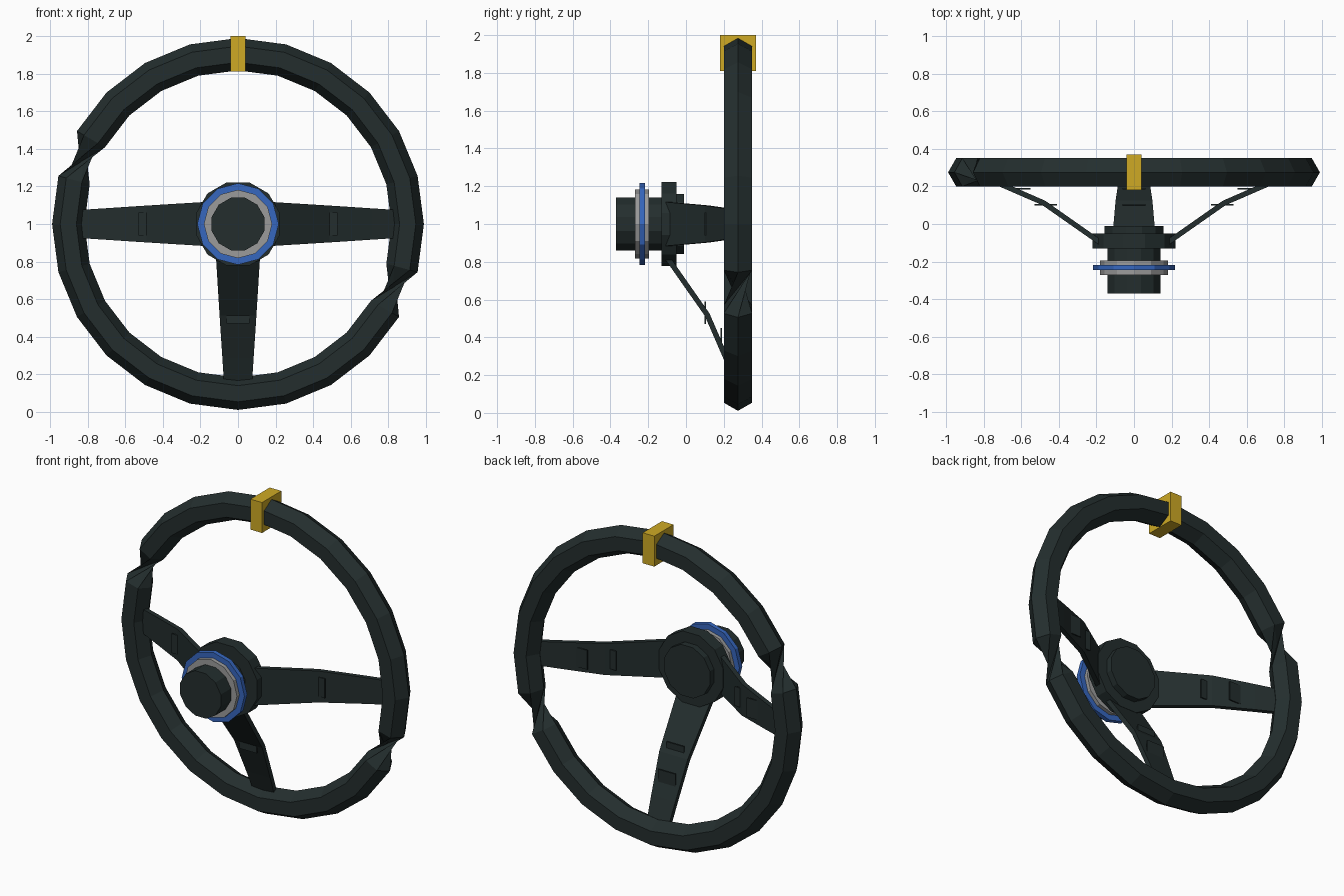
import bpy, bmesh, math
from mathutils import Matrix, Vector

if "Cube" in bpy.data.objects:
    bpy.data.objects.remove(bpy.data.objects["Cube"])


def material(name, rgb):
    m = bpy.data.materials.new(name)
    m.diffuse_color = (*rgb, 1)
    m.use_nodes = True
    m.node_tree.nodes["Principled BSDF"].inputs["Base Color"].default_value = m.diffuse_color
    return m


DARK = material("dark_leather", (0.017, 0.027, 0.027))
YELLOW = material("yellow", (0.62, 0.40, 0.018))
BLUE = material("blue", (0.037, 0.135, 0.52))
GREY = material("grey", (0.33, 0.33, 0.33))


def finish(name, bm, mat):
    bmesh.ops.recalc_face_normals(bm, faces=bm.faces)
    me = bpy.data.meshes.new(name)
    bm.to_mesh(me)
    bm.free()
    me.materials.append(mat)
    ob = bpy.data.objects.new(name, me)
    bpy.context.collection.objects.link(ob)
    return ob


def polar(r, w, y, a):
    """Point at radius r along angle a, sideways offset w, around the hub axis."""
    return Vector((r * math.cos(a) - w * math.sin(a), y,
                   1 + r * math.sin(a) + w * math.cos(a)))


def box(name, lo, hi, mat, place=None):
    """Box between corners; place maps (x, y, z) to the final position."""
    bm = bmesh.new()
    bmesh.ops.create_cube(bm, size=1)
    for v in bm.verts:
        p = [l + (h - l) * (c + 0.5) for l, h, c in zip(lo, hi, v.co)]
        v.co = place(*p) if place else p
    return finish(name, bm, mat)


def disc(name, r, y0, y1, mat, turn=0.0, n=12):
    """Prism around the hub axis."""
    bm = bmesh.new()
    rings = [[bm.verts.new(polar(r, 0, y, turn + math.tau * i / n)) for i in range(n)]
             for y in (y0, y1)]
    for ring in rings:
        bm.faces.new(ring)
    for i in range(n):
        j = (i + 1) % n
        bm.faces.new((rings[0][i], rings[0][j], rings[1][j], rings[1][i]))
    return finish(name, bm, mat)


# Rim: 24 hexagonal sections, with a twisted grip joint on two opposite segments
SEG, SIDES = 24, 6
bm = bmesh.new()
loops = []
for s in range(SEG):
    a = math.tau * s / SEG
    loops.append([bm.verts.new(polar(0.903 + 0.086 * math.cos(math.tau * k / SIDES), 0,
                                     0.275 + 0.0866 * math.sin(math.tau * k / SIDES), a))
                  for k in range(SIDES)])
for s in range(SEG):
    A, B = loops[s], loops[(s + 1) % SEG]
    for k in range(SIDES):
        j = (k + 1) % SIDES
        if s in (10, 22):
            p, q = B[(k + 2) % SIDES], B[(k + 3) % SIDES]
            bm.faces.new((A[k], p, q))
            bm.faces.new((A[k], q, A[j]))
        else:
            bm.faces.new((A[k], B[k], B[j], A[j]))
finish("rim", bm, DARK)

# Yellow centre marker on top of the rim
box("top_marker", (-0.04, 0.18, 1.81), (0.04, 0.37, 2.0), YELLOW)

# Spokes: bent tapered plates, each with two small flat inserts
PATH = [(0.17, -0.105, 0.117), (0.48, 0.112, 0.098), (0.71, 0.212, 0.083), (0.85, 0.27, 0.074)]
T = 0.014
NORMALS = [(-0.57, 0.82), (-0.49, 0.87), (-0.39, 0.92), (-0.38, 0.92)]
for label, deg in (("right", 0), ("left", 180), ("bottom", 270)):
    a = math.radians(deg)
    bm = bmesh.new()
    secs = []
    for (r, y, w), (nr, ny) in zip(PATH, NORMALS):
        secs.append([bm.verts.new(polar(r + nr * T * t, w * side, y + ny * T * t, a))
                     for side, t in ((-1, -1), (1, -1), (1, 1), (-1, 1))])
    bm.faces.new(secs[0])
    bm.faces.new(secs[-1])
    for A, B in zip(secs, secs[1:]):
        for k in range(4):
            j = (k + 1) % 4
            bm.faces.new((A[k], A[j], B[j], B[k]))
    finish(label + "_spoke", bm, DARK)
    for n, (r0, r1, y) in enumerate(((0.41, 0.53, 0.103), (0.55, 0.67, 0.187))):
        box(f"{label}_spoke_insert_{n + 1}", (r0, y - 0.004, -0.06), (r1, y + 0.004, 0.06), DARK,
            lambda r, yy, w: polar(r, w, yy, a))

# Hub stack along the y axis (half-step turn gives flats on the axes)
H = math.pi / 12
K = 1 / math.cos(H)
disc("hub_barrel", 0.14 * K, -0.37, -0.12, DARK, H)
disc("hub_flange", 0.222 * K, -0.13, -0.05, DARK, H)
disc("hub_back_plate", 0.158 * K, -0.055, -0.01, DARK, H)
disc("grey_collar", 0.182, -0.27, -0.195, GREY)
disc("blue_ring", 0.217, -0.246, -0.218, BLUE)
# Grey collar is proud of the blue ring on both sides, so both bands show
